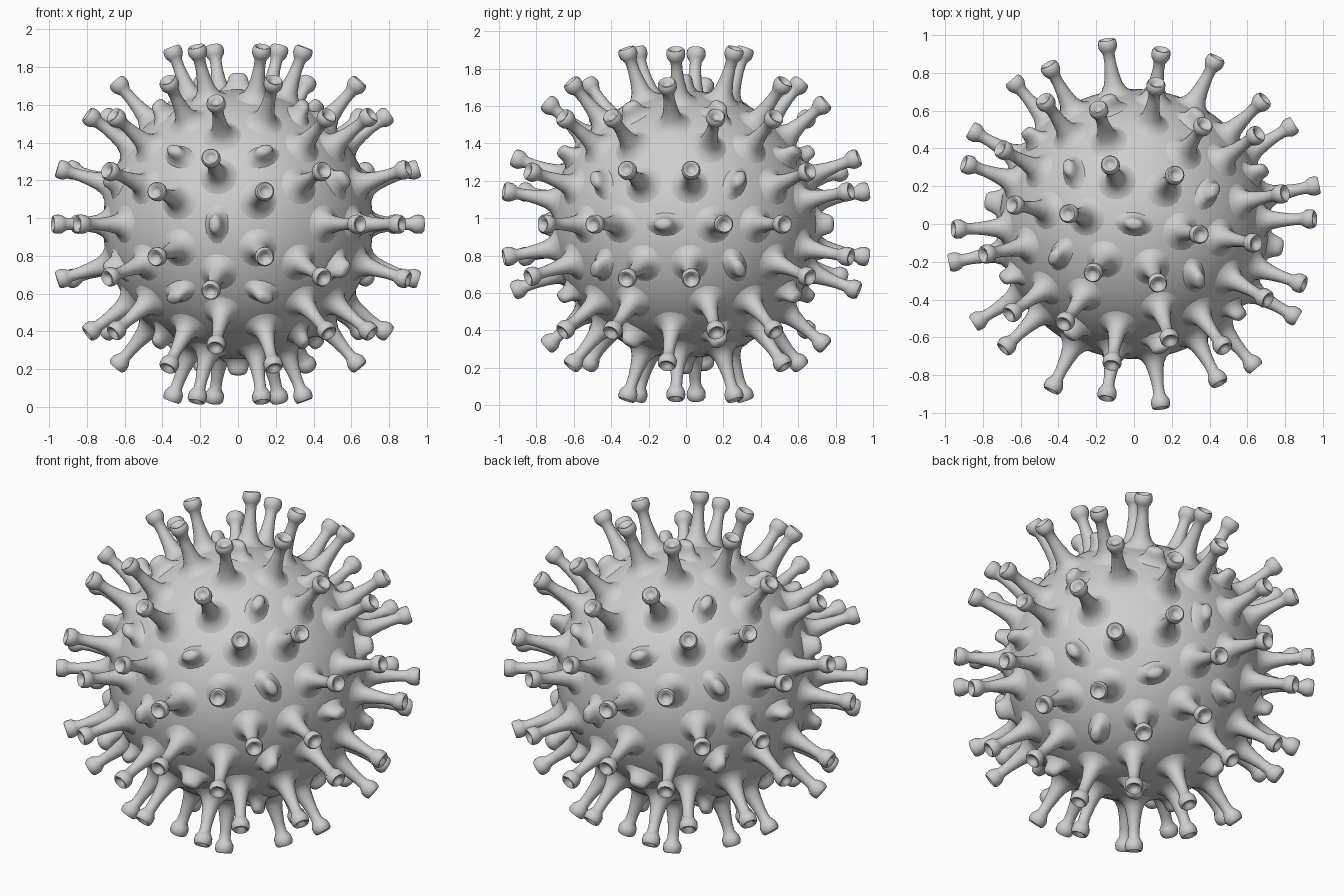
import bpy, bmesh, math
from mathutils import Vector, Matrix

if "Cube" in bpy.data.objects:
    bpy.data.objects.remove(bpy.data.objects["Cube"])

CENTRE = Vector((0, 0, 0.968))
TURN = Matrix.Rotation(math.radians(-9), 3, 'Z')
PHI = (1 + 5 ** 0.5) / 2

grey = bpy.data.materials.new("light grey")
grey.diffuse_color = (0.62, 0.62, 0.62, 1)
grey.use_nodes = True
grey.node_tree.nodes["Principled BSDF"].inputs["Base Color"].default_value = grey.diffuse_color


def finish(bm, name):
    bmesh.ops.recalc_face_normals(bm, faces=bm.faces)
    mesh = bpy.data.meshes.new(name)
    bm.to_mesh(mesh)
    bm.free()
    mesh.materials.append(grey)
    ob = bpy.data.objects.new(name, mesh)
    bpy.context.collection.objects.link(ob)
    ob.location = CENTRE
    bpy.ops.object.select_all(action='DESELECT')
    ob.select_set(True)
    bpy.context.view_layer.objects.active = ob
    bpy.ops.object.shade_smooth_by_angle(angle=math.radians(50))
    return ob


def lathe(bm, profile, axis, side, sx=1.0, sy=1.0, n=18):
    """Revolve (height, radius) points round an axis through the centre."""
    axis = axis.normalized()
    side = (side - axis * side.dot(axis)).normalized()
    other = axis.cross(side)
    rings = []
    for h, r in profile:
        ring = []
        for i in range(n):
            a = 2 * math.pi * i / n
            p = axis * h + side * (r * sx * math.cos(a)) + other * (r * sy * math.sin(a))
            ring.append(bm.verts.new(p))
        rings.append(ring)
    for lo, hi in zip(rings, rings[1:]):
        for i in range(n):
            j = (i + 1) % n
            bm.faces.new((lo[i], lo[j], hi[j], hi[i]))
    bm.faces.new(rings[-1])
    bm.faces.new(rings[0][::-1])


# Icosahedron layout: corners, edges and triangles
corners = []
for a in (-1, 1):
    for b in (-PHI, PHI):
        corners += [Vector((a, b, 0)), Vector((b, 0, a)), Vector((0, a, b))]
corners = [(TURN @ c).normalized() for c in corners]


def near(i, j):
    return (corners[i] - corners[j]).length < 1.1


edges = [(i, j) for i in range(12) for j in range(i) if near(i, j)]
tris = [(i, j, k) for i, j in edges for k in range(j) if near(i, k) and near(j, k)]

# Spike directions: centre and three corner cells of every triangle
directions = []
for tri in tris:
    p = [corners[i] for i in tri]
    mids = [(p[k] + p[(k + 1) % 3]).normalized() for k in range(3)]
    directions.append(sum(mids, Vector()))
    for k in range(3):
        directions.append(p[k] + mids[k] + mids[k - 1])

# Round body
bm = bmesh.new()
bmesh.ops.create_icosphere(bm, subdivisions=5, radius=0.715)
finish(bm, "body")

# Long spikes with flared foot and dimpled flange head
spike_profile = [(0.69, 0.135), (0.712, 0.092), (0.732, 0.066), (0.765, 0.049),
                 (0.82, 0.038), (0.88, 0.031), (0.925, 0.031), (0.943, 0.041),
                 (0.957, 0.049), (0.975, 0.051), (0.992, 0.049), (1.002, 0.042),
                 (1.0, 0.032), (0.985, 0.022), (0.978, 0.01)]
bm = bmesh.new()
for d in directions:
    lathe(bm, spike_profile, d, Vector((0.31, 0.17, 0.93)))
finish(bm, "spikes")

# Short oval nubs on every edge middle, long axis across the edge
nub_profile = [(0.69, 0.125), (0.712, 0.085), (0.733, 0.061), (0.76, 0.05),
               (0.782, 0.044), (0.795, 0.033), (0.8, 0.015)]
bm = bmesh.new()
for i, j in edges:
    mid = corners[i] + corners[j]
    lathe(bm, nub_profile, mid, mid.cross(corners[i] - corners[j]), 1.1, 0.72)
finish(bm, "nubs")
